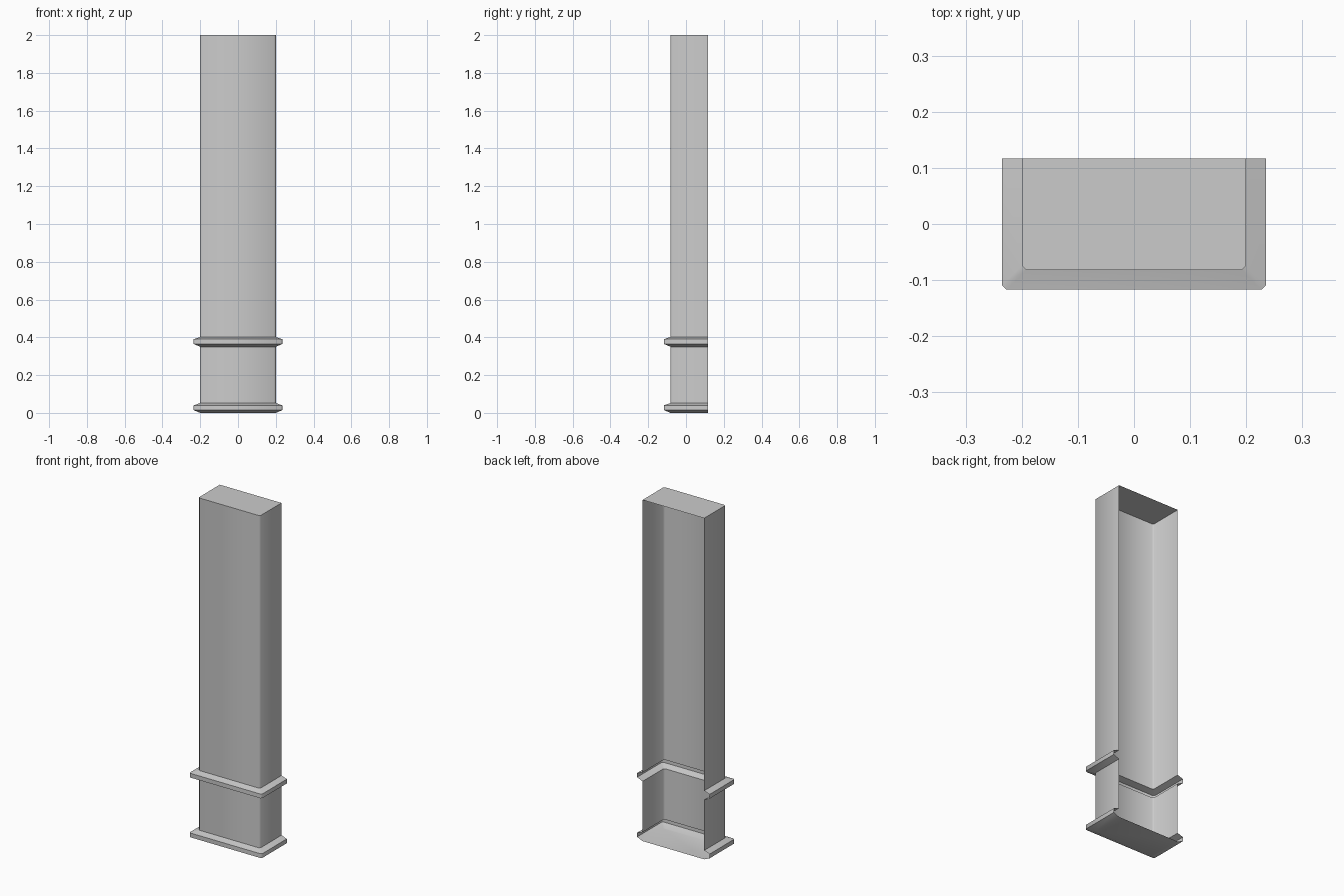
import bpy, bmesh, math

cube = bpy.data.objects.get("Cube")
if cube:
    bpy.data.objects.remove(cube)

# Plain grey stone
stone = bpy.data.materials.new("grey_stone")
stone.use_nodes = True
GREY = (0.6, 0.6, 0.6, 1)
stone.diffuse_color = GREY
stone.node_tree.nodes["Principled BSDF"].inputs["Base Color"].default_value = GREY

HALF, FRONT, BACK = 0.2, -0.082, 0.117   # shaft footprint
OUT, CHAMFER = 0.035, 0.008              # moulding projection, corner cut


def outline(offset, z):
    """Open U-shaped outline with cut front corners, from left back to right back."""
    x, y, c = HALF + offset, FRONT - offset, CHAMFER
    half = [(x, BACK), (x, y + c), (x - c, y)]
    return [(px, py, z) for px, py in half] + [(-px, py, z) for px, py in reversed(half)]


def moulding(z):
    """Profile of a band that bulges out from the shaft."""
    return [(0, z), (OUT, z + 0.015), (OUT, z + 0.04), (0, z + 0.052)]


# Open-backed shaft with two mouldings, closed at top and bottom
profile = moulding(0) + moulding(0.35) + [(0, 2)]
bm = bmesh.new()
rings = [[bm.verts.new(p) for p in outline(o, z)] for o, z in profile]
for low, high in zip(rings, rings[1:]):
    for i in range(len(low) - 1):
        bm.faces.new((low[i + 1], low[i], high[i], high[i + 1]))
bm.faces.new(rings[0])
bm.faces.new(reversed(rings[-1]))
bm.normal_update()

mesh = bpy.data.meshes.new("pilaster")
bm.to_mesh(mesh)
bm.free()
mesh.materials.append(stone)
pilaster = bpy.data.objects.new("pilaster", mesh)
bpy.context.collection.objects.link(pilaster)

# Soft corners, crisp moulding edges
bpy.context.view_layer.objects.active = pilaster
pilaster.select_set(True)
bpy.ops.object.shade_smooth_by_angle(angle=math.radians(50))
